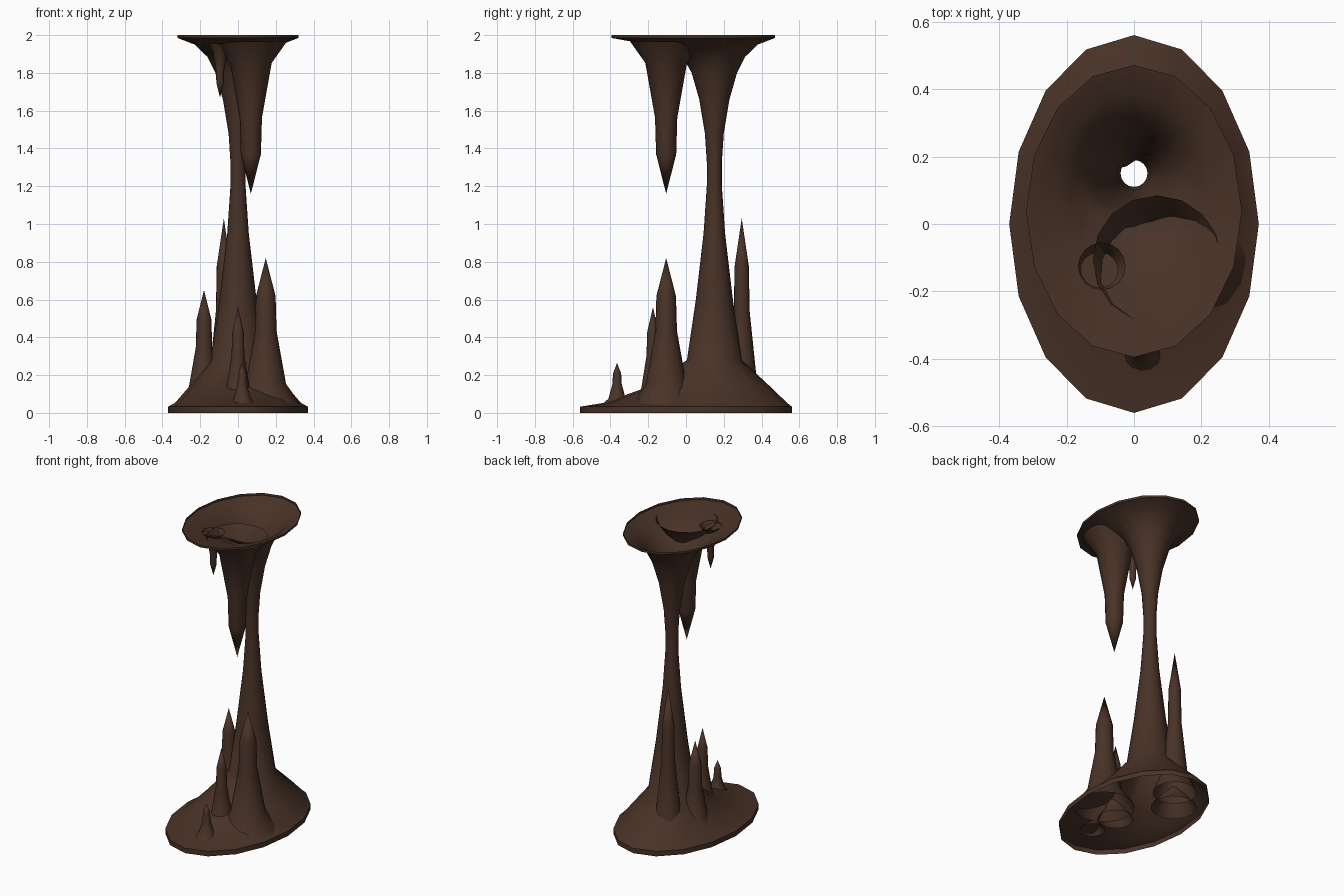
import bpy, bmesh, math

if "Cube" in bpy.data.objects:
    bpy.data.objects.remove(bpy.data.objects["Cube"])

rock = bpy.data.materials.new("dark brown rock")
rock.diffuse_color = (0.065, 0.032, 0.020, 1)
rock.use_nodes = True
rock.node_tree.nodes["Principled BSDF"].inputs["Base Color"].default_value = rock.diffuse_color
SIDES = 16


def loft(name, rings):
    """Open shell through elliptical rings (z, cx, cy, rx, ry); zero radius makes a tip."""
    bm = bmesh.new()
    loops = []
    for z, cx, cy, rx, ry in rings:
        if rx == 0:
            loops.append([bm.verts.new((cx, cy, z))] * SIDES)
            continue
        loops.append([bm.verts.new((cx + rx * math.cos(a), cy + ry * math.sin(a), z))
                      for a in (2 * math.pi * i / SIDES for i in range(SIDES))])
    for lo, hi in zip(loops, loops[1:]):
        for i in range(SIDES):
            j = (i + 1) % SIDES
            quad = [lo[i], lo[j], hi[j], hi[i]]
            bm.faces.new(list(dict.fromkeys(quad)))
    me = bpy.data.meshes.new(name)
    bm.to_mesh(me)
    bm.free()
    me.materials.append(rock)
    ob = bpy.data.objects.new(name, me)
    bpy.context.collection.objects.link(ob)
    bpy.ops.object.select_all(action='DESELECT')
    ob.select_set(True)
    bpy.context.view_layer.objects.active = ob
    bpy.ops.object.shade_smooth_by_angle(angle=math.radians(45))


def spike(name, x, y, z0, z1, r):
    """Flared cone with a narrow shank and pointed tip, from z0 (base) to z1 (tip)."""
    prof = [(1, 0), (0.58, 0.14), (0.31, 0.5), (0.28, 0.74), (0, 1)]
    rings = [(z0 + (z1 - z0) * t, x, y, r * k, r * k) for k, t in prof]
    loft(name, rings if z1 > z0 else rings[::-1])


# hollow column flaring into an oval foot and an oval ceiling dish
loft("column", [
    (0.00, 0, 0.00, 0.37, 0.56),
    (0.033, 0, 0.00, 0.37, 0.56),
    (0.053, 0, 0.05, 0.333, 0.485),
    (0.14, 0, 0.125, 0.258, 0.32),
    (0.28, 0, 0.15, 0.145, 0.145),
    (0.60, 0, 0.15, 0.098, 0.098),
    (0.95, 0, 0.15, 0.057, 0.057),
    (1.20, 0, 0.15, 0.04, 0.04),
    (1.33, 0, 0.15, 0.04, 0.04),
    (1.48, 0, 0.15, 0.05, 0.05),
    (1.66, 0, 0.15, 0.08, 0.08),
    (1.80, 0, 0.15, 0.12, 0.12),
    (1.885, 0, 0.148, 0.162, 0.165),
    (1.95, 0, 0.09, 0.23, 0.29),
    (1.985, 0, 0.038, 0.32, 0.433),
    (2.00, 0, 0.038, 0.32, 0.433),
])

# stalagmites rising from the foot
spike("stalagmite_right", 0.147, -0.105, 0.045, 0.82, 0.185)
spike("stalagmite_left", -0.18, 0.16, 0.045, 0.65, 0.14)
spike("stalagmite_middle", 0.0, -0.175, 0.045, 0.56, 0.11)
spike("stalagmite_front", 0.022, -0.365, 0.045, 0.265, 0.078)
spike("stalagmite_back", -0.075, 0.295, 0.05, 1.03, 0.135)

# stalactites hanging from the dish
spike("stalactite_large", 0.068, -0.105, 1.965, 1.16, 0.19)
spike("stalactite_small", -0.095, -0.125, 1.96, 1.67, 0.07)
